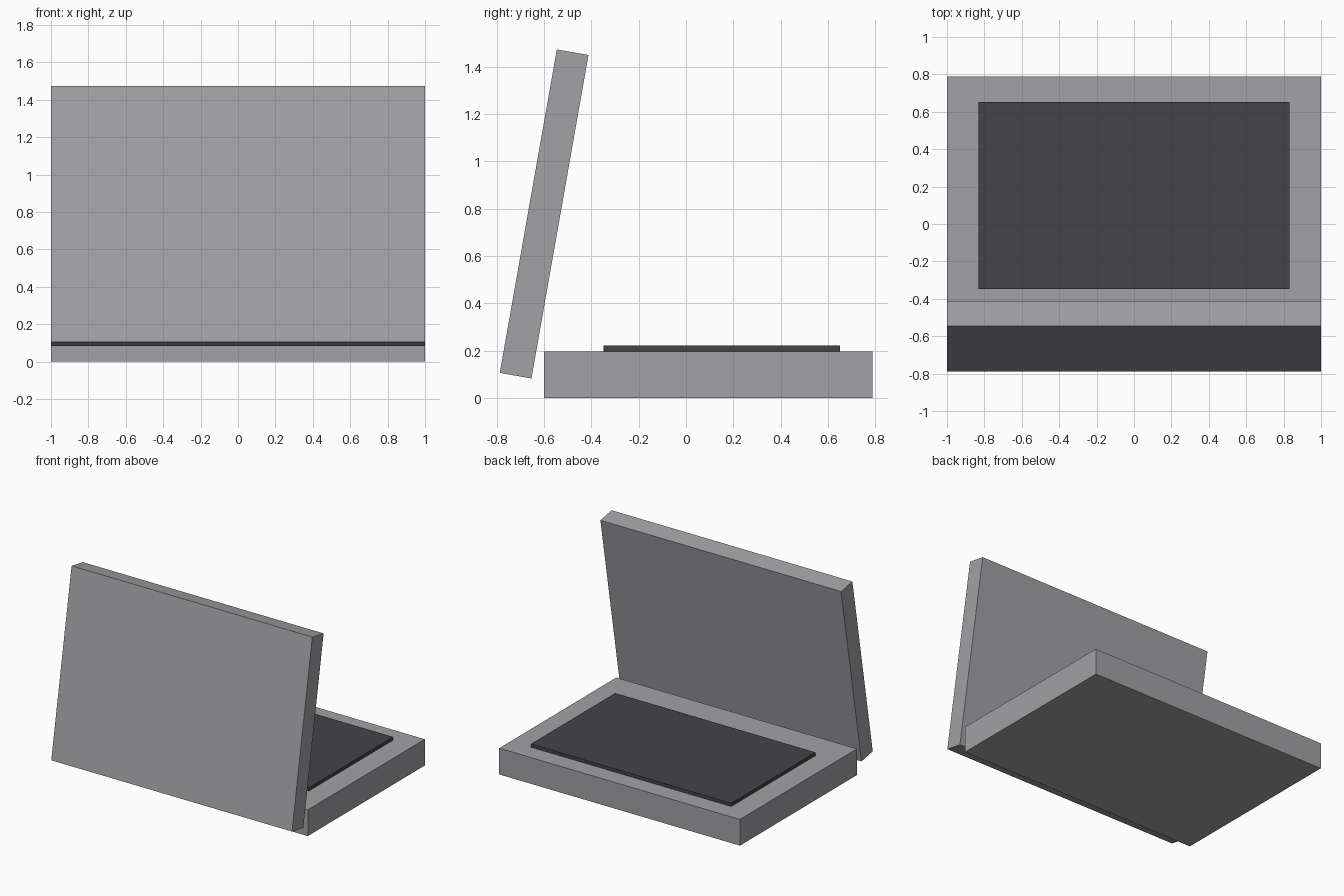
import bpy, math

if "Cube" in bpy.data.objects:
    bpy.data.objects.remove(bpy.data.objects["Cube"])


def material(name, rgb):
    m = bpy.data.materials.new(name)
    m.diffuse_color = (*rgb, 1.0)
    m.use_nodes = True
    m.node_tree.nodes["Principled BSDF"].inputs["Base Color"].default_value = m.diffuse_color
    return m


def box(name, size, center, mat, tilt=0.0):
    bpy.ops.mesh.primitive_cube_add(size=1, location=center)
    o = bpy.context.object
    o.name = name
    o.scale = size
    bpy.ops.object.transform_apply(location=False, rotation=False, scale=True)
    o.rotation_euler.x = math.radians(tilt)
    o.data.materials.append(mat)
    return o


grey = material("casing grey", (0.36, 0.36, 0.378))
dark = material("keyboard charcoal", (0.057, 0.055, 0.062))

# Base slab
box("base", (2.0, 1.388, 0.197), (0, 0.094, 0.0985), grey)

# Raised keyboard panel, sunk slightly into the base
box("keyboard", (1.664, 1.0, 0.044), (0, 0.152, 0.2), dark)

# Lid standing behind the base, leaning over it
box("lid", (2.0, 0.136, 1.389), (0, -0.6, 0.778), grey, tilt=-10)
